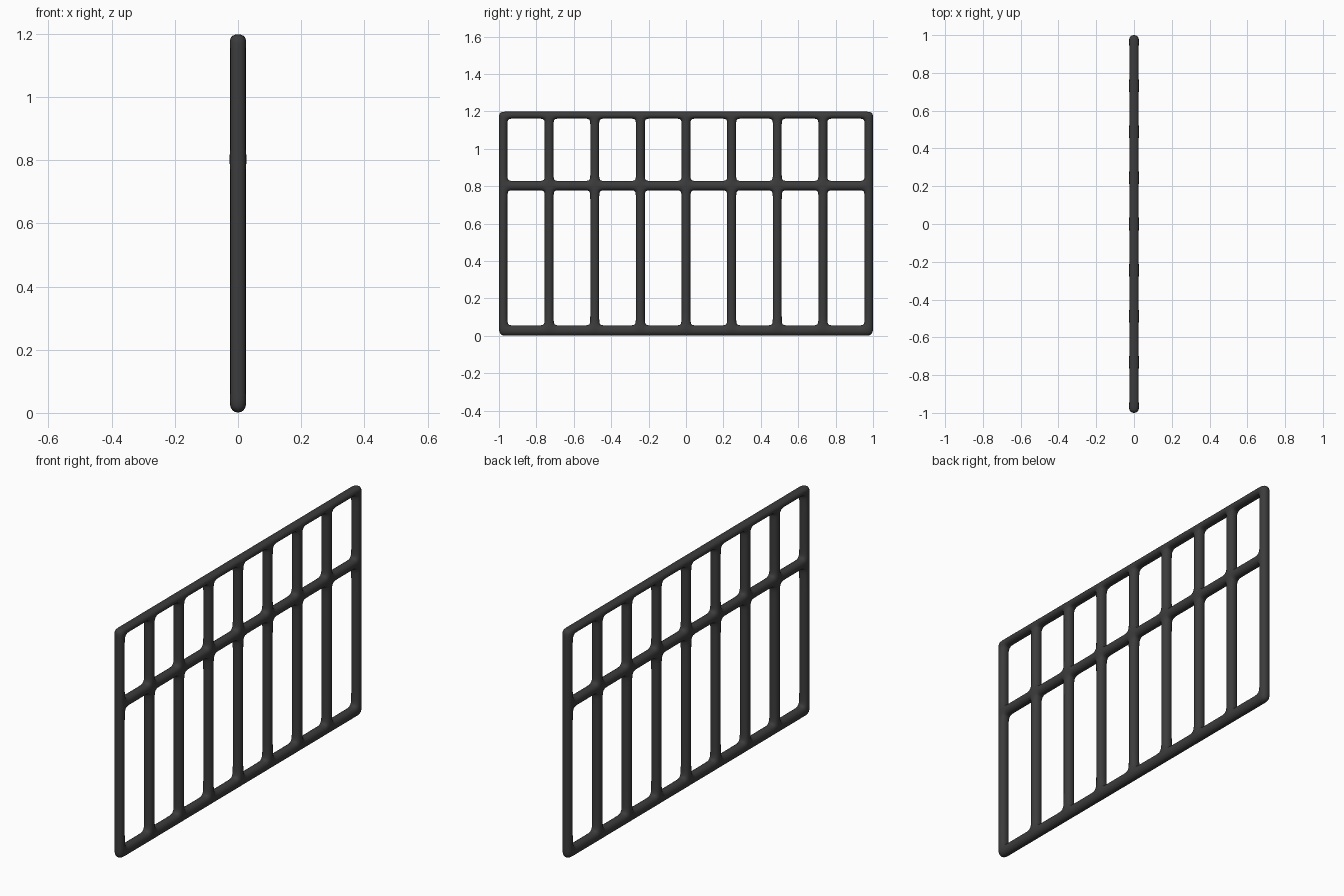
import bpy, bmesh

if "Cube" in bpy.data.objects:
    bpy.data.objects.remove(bpy.data.objects["Cube"])

DEPTH = 0.054      # cage depth before smoothing
SMOOTH = 0.917     # shrink of a square section under subdivision
LOOP = 0.03        # supporting loop distance from each joint


def spans(bars):
    """(centre, half width) -> cage intervals compensated for smoothing."""
    return [(c - h / SMOOTH, c + h / SMOOTH) for c, h in bars]


def grid_lines(bars):
    """Bar edges plus a supporting loop on each side inside the openings."""
    lines = []
    for i, (a, b) in enumerate(bars):
        if i > 0:
            lines.append(a - LOOP)
        lines += [a, b]
        if i < len(bars) - 1:
            lines.append(b + LOOP)
    return lines


def solid(v, bars):
    return any(a < v < b for a, b in bars)


# Upright bars along y, horizontal rails along z
uprights = spans([(-0.9775, 0.0225)] + [(0.244 * i, 0.0235) for i in range(-3, 4)]
                 + [(0.9775, 0.0225)])
rails = spans([(0.0285, 0.0275), (0.803, 0.025), (1.180, 0.0185)])
ys, zs = grid_lines(uprights), grid_lines(rails)

# Flat lattice of quads
bm = bmesh.new()
verts = {}


def vert(i, j):
    if (i, j) not in verts:
        verts[i, j] = bm.verts.new((0, ys[i], zs[j]))
    return verts[i, j]


for i in range(len(ys) - 1):
    for j in range(len(zs) - 1):
        y, z = (ys[i] + ys[i + 1]) / 2, (zs[j] + zs[j + 1]) / 2
        if solid(y, uprights) or solid(z, rails):
            f = bm.faces.new([vert(i, j), vert(i + 1, j), vert(i + 1, j + 1), vert(i, j + 1)])
            f.smooth = True

mesh = bpy.data.meshes.new("railing_panel")
bm.to_mesh(mesh)
bm.free()
panel = bpy.data.objects.new("railing_panel", mesh)
bpy.context.collection.objects.link(panel)

# Thickness and rounding
sol = panel.modifiers.new("thickness", 'SOLIDIFY')
sol.thickness = DEPTH
sol.offset = 0
sub = panel.modifiers.new("rounding", 'SUBSURF')
sub.levels = sub.render_levels = 2

# Dark metal
mat = bpy.data.materials.new("dark_metal")
mat.diffuse_color = (0.045, 0.045, 0.045, 1)
mat.use_nodes = True
mat.node_tree.nodes["Principled BSDF"].inputs["Base Color"].default_value = mat.diffuse_color
mesh.materials.append(mat)
